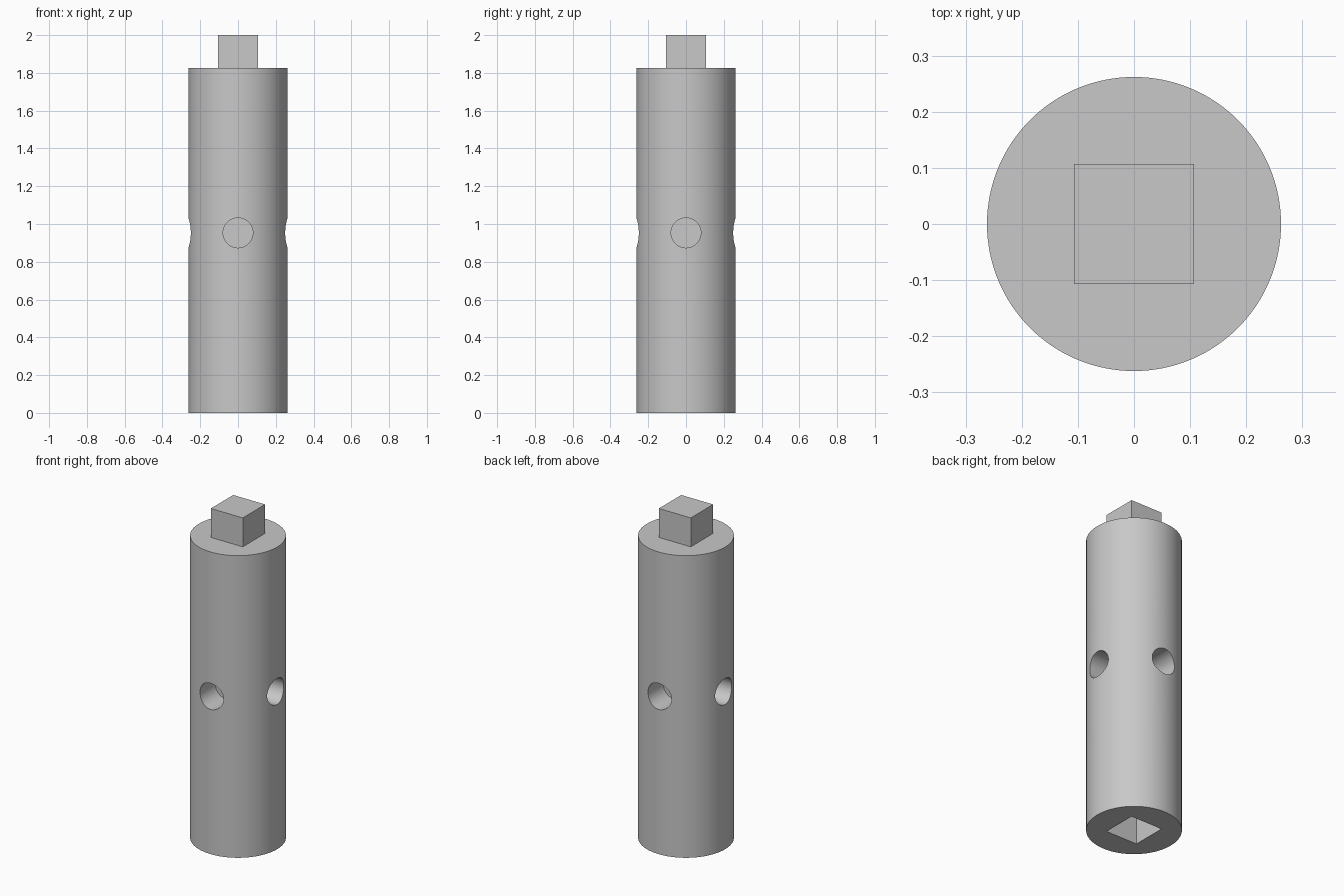
import bpy
import math
from mathutils import Vector

cube = bpy.data.objects.get("Cube")
if cube:
    bpy.data.objects.remove(cube, do_unlink=True)

RADIUS, BODY_TOP, TOTAL = 0.262, 1.825, 2.0
DRIVE = 0.213                     # side of the square peg and socket
HOLE_R, HOLE_Z, HOLE_FLOOR = 0.079, 0.953, 0.106
SOCKET_DEPTH = 0.2

steel = bpy.data.materials.new("grey_steel")
steel.use_nodes = True
colour = (0.58, 0.58, 0.58, 1)
steel.diffuse_color = colour
steel.node_tree.nodes["Principled BSDF"].inputs["Base Color"].default_value = colour


def cylinder(name, radius, length, location, rotation=(0, 0, 0), sides=64):
    bpy.ops.mesh.primitive_cylinder_add(vertices=sides, radius=radius, depth=length,
                                        location=location, rotation=rotation)
    obj = bpy.context.object
    obj.name = name
    obj.data.materials.append(steel)
    return obj


def block(name, width, bottom, top):
    bpy.ops.mesh.primitive_cube_add(size=1, location=(0, 0, (bottom + top) / 2))
    obj = bpy.context.object
    obj.name = name
    obj.scale = (width, width, top - bottom)
    bpy.ops.object.transform_apply(location=False, rotation=False, scale=True)
    obj.data.materials.append(steel)
    return obj


def combine(target, tool, operation):
    mod = target.modifiers.new(tool.name, "BOOLEAN")
    mod.operation, mod.solver, mod.object = operation, "EXACT", tool
    bpy.context.view_layer.objects.active = target
    bpy.ops.object.modifier_apply(modifier=mod.name)
    bpy.data.objects.remove(tool, do_unlink=True)


# Round shaft with a square drive peg on top
body = cylinder("socket_bar", RADIUS, BODY_TOP, (0, 0, BODY_TOP / 2), sides=128)
combine(body, block("drive_peg", DRIVE, BODY_TOP - 0.1, TOTAL), "UNION")

# Matching square socket in the underside
combine(body, block("socket_cutter", DRIVE, -0.1, SOCKET_DEPTH), "DIFFERENCE")

# Four blind tommy-bar holes around the middle
length = 0.3
for i in range(4):
    angle = i * math.pi / 2
    reach = HOLE_FLOOR + length / 2
    centre = Vector((math.cos(angle) * reach, math.sin(angle) * reach, HOLE_Z))
    cutter = cylinder("hole_cutter", HOLE_R, length, centre, (0, math.pi / 2, angle))
    combine(body, cutter, "DIFFERENCE")

# Smooth round walls, crisp edges
bpy.ops.object.select_all(action="DESELECT")
body.select_set(True)
bpy.context.view_layer.objects.active = body
bpy.ops.object.shade_smooth_by_angle(angle=math.radians(30))
